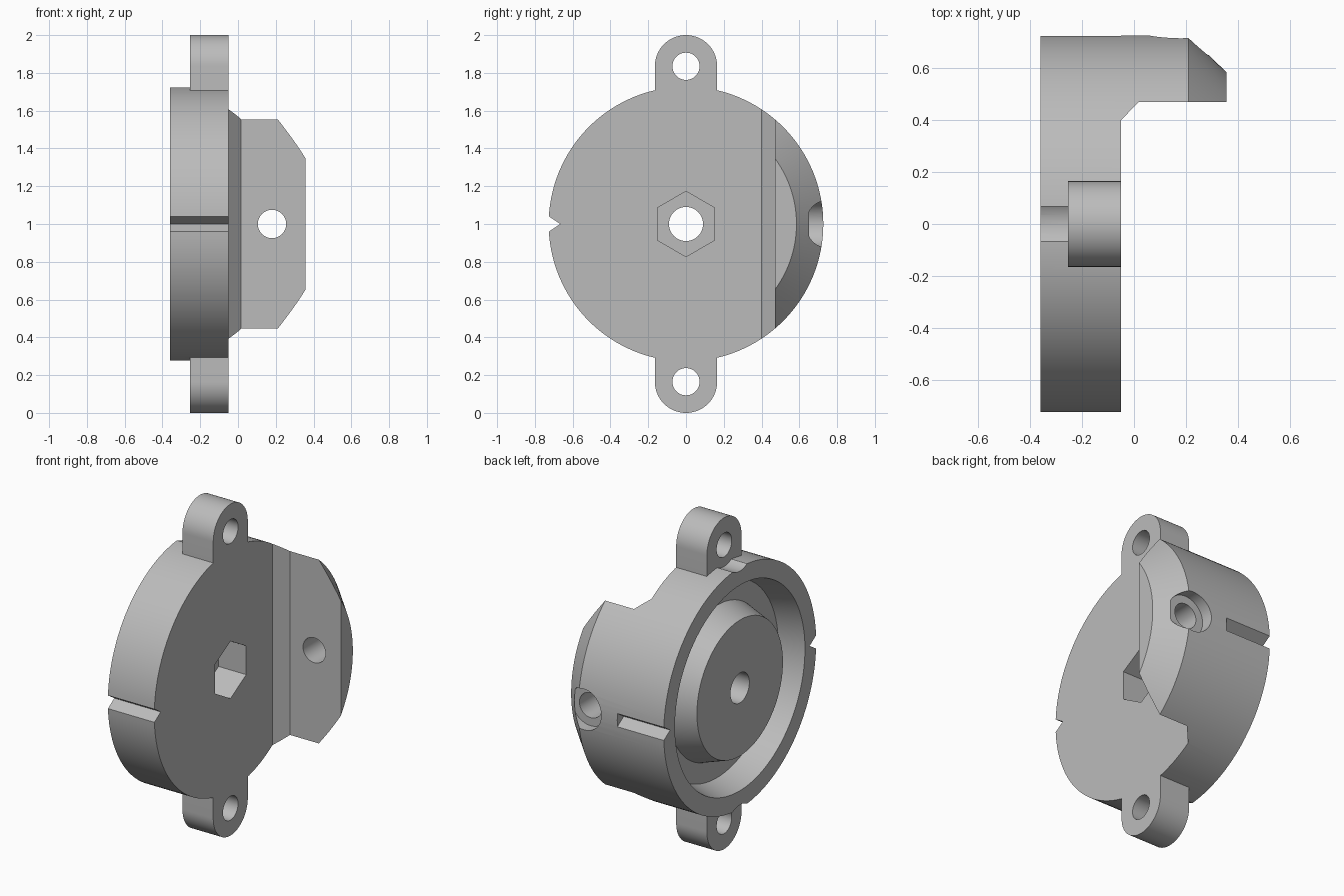
import bpy, bmesh
from math import cos, sin, pi, tau

cube = bpy.data.objects.get("Cube")
if cube:
    bpy.data.objects.remove(cube, do_unlink=True)

CZ = 1.0        # height of the main axis
R = 0.727       # disc radius
BACK, FACE, TIP = -0.36, -0.05, 0.357
LUG = 0.835     # lug hole distance from the main axis

grey = bpy.data.materials.new("plain grey")
grey.use_nodes = True
grey.diffuse_color = (0.5, 0.5, 0.5, 1)
grey.node_tree.nodes["Principled BSDF"].inputs["Base Color"].default_value = (0.5, 0.5, 0.5, 1)


def finish(name, bm):
    bmesh.ops.recalc_face_normals(bm, faces=bm.faces)
    mesh = bpy.data.meshes.new(name)
    bm.to_mesh(mesh)
    bm.free()
    mesh.materials.append(grey)
    obj = bpy.data.objects.new(name, mesh)
    bpy.context.collection.objects.link(obj)
    return obj


def prism(name, axis, pts, a, b):
    """Extrude a 2D outline along an axis from a to b."""
    place = {"x": lambda u, v, h: (h, u, v),
             "y": lambda u, v, h: (u, h, v),
             "z": lambda u, v, h: (u, v, h)}[axis]
    bm = bmesh.new()
    low = [bm.verts.new(place(u, v, a)) for u, v in pts]
    high = [bm.verts.new(place(u, v, b)) for u, v in pts]
    bm.faces.new(low)
    bm.faces.new(high)
    for i in range(len(pts)):
        j = (i + 1) % len(pts)
        bm.faces.new((low[i], low[j], high[j], high[i]))
    return finish(name, bm)


def circle(u, v, r, n=48, start=0.0):
    return [(u + r * cos(start + tau * i / n), v + r * sin(start + tau * i / n)) for i in range(n)]


def lathe(name, profile, n=128):
    """Spin a closed (x, radius) profile around the main axis."""
    bm = bmesh.new()
    rings = []
    for i in range(n):
        t = tau * i / n
        rings.append([bm.verts.new((x, r * cos(t), CZ + r * sin(t))) for x, r in profile])
    m = len(profile)
    for i in range(n):
        p, q = rings[i], rings[(i + 1) % n]
        for k in range(m):
            bm.faces.new((p[k], p[(k + 1) % m], q[(k + 1) % m], q[k]))
    return finish(name, bm)


def combine(obj, other, operation="DIFFERENCE"):
    mod = obj.modifiers.new("combine", "BOOLEAN")
    mod.operation = operation
    mod.solver = "EXACT"
    mod.object = other
    other.hide_render = True
    bpy.context.view_layer.objects.active = obj
    bpy.ops.object.modifier_apply(modifier=mod.name)
    bpy.data.objects.remove(other, do_unlink=True)


# Round body with centre bore, ring groove on the back and bevelled far end
body = lathe("clamp_body", [
    (BACK, 0.09), (BACK, 0.41), (-0.21, 0.46), (-0.21, 0.58), (BACK, 0.62),
    (BACK, R), (0.21, R), (TIP, 0.585), (TIP, 0.09)])

# Cut away everything beyond the disc face except the side flange
combine(body, prism("flange_cutter", "z", [
    (FACE, -1), (FACE, 0.40), (0.017, 0.47), (0.6, 0.47), (0.6, -1)], -0.2, 2.2))

# Hexagonal nut pocket
combine(body, prism("hex_cutter", "x", circle(0, CZ, 0.173, 6, pi / 2), -0.235, 0.1))

# V notches on both sides of the rim
for side, end in ((-1, 0.1), (1, FACE)):
    notch = [(side * 0.665, CZ), (side * 0.76, CZ + 0.062), (side * 0.76, CZ - 0.062)]
    combine(body, prism("notch_cutter", "x", notch, -0.5, end))

# Flange screw hole and its counterbore
combine(body, prism("flange_hole_cutter", "y", circle(0.18, CZ, 0.075), 0.3, 0.9))
combine(body, prism("counterbore_cutter", "y", circle(0.18, CZ, 0.123), 0.652, 0.9))

# Mounting lugs above and below, with screw head clearance and holes
for side in (1, -1):
    z = CZ + side * LUG
    combine(body, prism("clearance_cutter", "x", circle(0, z, 0.13), -0.5, -0.255))
    outline = [(-0.165, CZ + side * 0.66), (0.165, CZ + side * 0.66)]
    outline += [(0.165 * cos(pi * i / 32), z + side * 0.165 * sin(pi * i / 32)) for i in range(33)]
    combine(body, prism("lug", "x", outline, -0.255, FACE), "UNION")
    combine(body, prism("lug_hole_cutter", "x", circle(0, z, 0.072), -0.5, 0.2))

# Smooth curved walls, crisp edges
bpy.ops.object.select_all(action="DESELECT")
body.select_set(True)
bpy.context.view_layer.objects.active = body
bpy.ops.object.shade_smooth_by_angle(angle=pi / 6)
